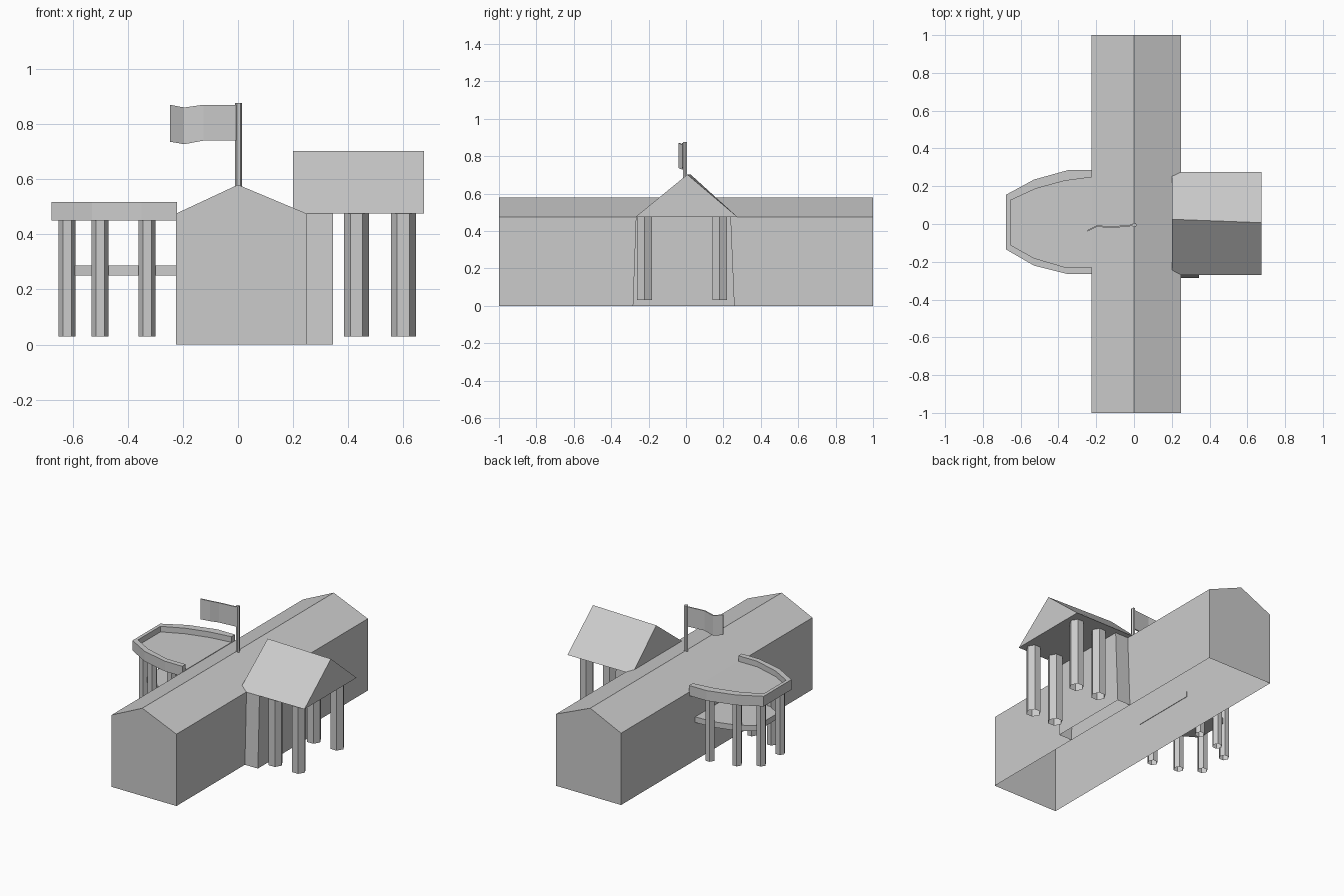
import bpy, bmesh, math

if "Cube" in bpy.data.objects:
    bpy.data.objects.remove(bpy.data.objects["Cube"])


def loft(name, rings, caps=(True, True), closed=True):
    """Skin matching rings of points; optionally cap the ends or leave one side open."""
    bm = bmesh.new()
    vs = [[bm.verts.new(p) for p in r] for r in rings]
    n = len(rings[0])
    for a, b in zip(vs, vs[1:]):
        for i in range(n if closed else n - 1):
            j = (i + 1) % n
            bm.faces.new((a[i], a[j], b[j], b[i]))
    for ring, cap in ((vs[0], caps[0]), (vs[-1], caps[1])):
        if cap:
            bm.faces.new(ring)
    bmesh.ops.recalc_face_normals(bm, faces=bm.faces)
    me = bpy.data.meshes.new(name)
    bm.to_mesh(me)
    bm.free()
    ob = bpy.data.objects.new(name, me)
    bpy.context.collection.objects.link(ob)
    return ob


def slab(name, outline, z0, z1):
    return loft(name, [[(x, y, z) for x, y in outline] for z in (z0, z1)])


def column(name, x, y, r, z0, z1, caps=(False, True)):
    """Six-sided post, corners on the x axis."""
    ring = [(x + r * math.cos(k * math.pi / 3), y + r * math.sin(k * math.pi / 3))
            for k in range(6)]
    return loft(name, [[(a, b, z) for a, b in ring] for z in (z0, z1)], caps)


# Long gabled hall, open underneath
hall = [(-0.225, 0), (-0.225, 0.475), (0, 0.58), (0.25, 0.475), (0.25, 0)]
loft("main_hall", [[(x, y, z) for x, z in hall] for y in (-1, 1)], closed=False)

# Entrance block under the portico, slightly tapered, open underneath
loft("entrance_block", [
    [(0.25, a, z), (0.345, a, z), (0.345, b, z), (0.25, b, z)]
    for a, b, z in ((-0.285, 0.26, 0), (-0.268, 0.24, 0.475))], (False, True))

# Portico roof and its four columns
loft("portico_roof", [[(x, -0.27, 0.475), (x, ridge, 0.702), (x, 0.275, 0.475)]
                      for x, ridge in ((0.2, 0.025), (0.675, 0.007))])
for x in (0.43, 0.6):
    for y in (-0.222, 0.18):
        column("portico_column", x, y, 0.045, 0.03, 0.476)

# Balcony: raised rim swept around a flat deck
outer = [(-0.222, 0.285), (-0.35, 0.285), (-0.53, 0.235), (-0.677, 0.155),
         (-0.677, -0.135), (-0.53, -0.22), (-0.35, -0.265), (-0.222, -0.265)]
inner = [(-0.222, 0.248), (-0.37, 0.228), (-0.52, 0.187), (-0.655, 0.125),
         (-0.655, -0.11), (-0.53, -0.18), (-0.36, -0.23), (-0.222, -0.23)]
loft("balcony_rim", [[(*o, 0.45), (*o, 0.517), (*i, 0.517), (*i, 0.45)]
                     for o, i in zip(outer, inner)])
slab("balcony_deck", inner, 0.45, 0.48)

# Lower floor beneath the balcony
lower = [(-0.222, 0.225), (-0.35, 0.22), (-0.49, 0.18), (-0.6, 0.115),
         (-0.6, -0.1), (-0.49, -0.165), (-0.35, -0.205), (-0.222, -0.21)]
slab("lower_floor", lower, 0.25, 0.287)

# Balcony columns
for x, y in ((-0.62, 0.1), (-0.5, 0.18), (-0.33, 0.22)):
    for s in (-1, 1):
        column("balcony_column", x, s * y, 0.031, 0.03, 0.451)

# Flagpole and waving flag
column("flagpole", 0.002, -0.005, 0.013, 0.56, 0.877, (True, True))
wave = [(0, -0.006, 0.74, 0.87), (-0.125, -0.018, 0.74, 0.87),
        (-0.195, -0.01, 0.727, 0.86), (-0.247, -0.036, 0.736, 0.87)]
loft("flag", [[(x, y - 0.004, a), (x, y - 0.004, b), (x, y + 0.004, b), (x, y + 0.004, a)]
              for x, y, a, b in wave])
